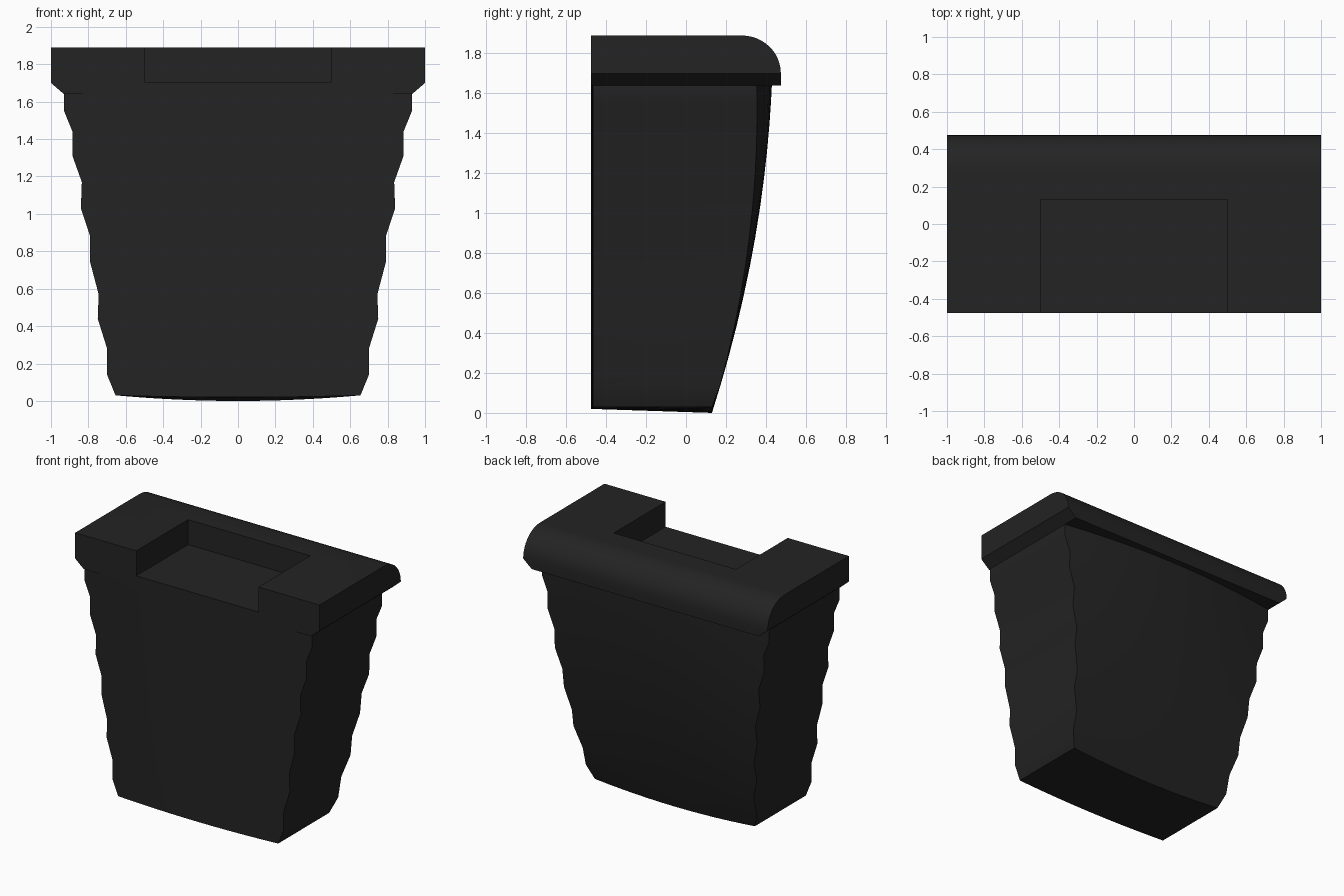
import bpy, bmesh, math

cube = bpy.data.objects.get("Cube")
if cube:
    bpy.data.objects.remove(cube, do_unlink=True)

black = bpy.data.materials.new("matte black")
black.use_nodes = True
COLOUR = (0.017, 0.017, 0.017, 1)
black.diffuse_color = COLOUR
bsdf = black.node_tree.nodes["Principled BSDF"]
bsdf.inputs["Base Color"].default_value = COLOUR
bsdf.inputs["Roughness"].default_value = 0.8


def finish(bm, name):
    bmesh.ops.recalc_face_normals(bm, faces=bm.faces)
    mesh = bpy.data.meshes.new(name)
    bm.to_mesh(mesh)
    bm.free()
    mesh.materials.append(black)
    obj = bpy.data.objects.new(name, mesh)
    bpy.context.collection.objects.link(obj)
    return obj


def activate(obj):
    bpy.ops.object.select_all(action="DESELECT")
    obj.select_set(True)
    bpy.context.view_layer.objects.active = obj


# Grip body: stepped side profile (z, half width), bulged front and back
SIDE = [(0.03, 0.655), (0.14, 0.70), (0.28, 0.70), (0.44, 0.75), (0.57, 0.745),
        (0.74, 0.79), (0.88, 0.79), (1.03, 0.84), (1.17, 0.835), (1.31, 0.885),
        (1.44, 0.885), (1.55, 0.93), (1.64, 0.93)]
TOP = 1.64
COLS = 12


def back_y(t):
    return 0.13 + 0.525 * t - 0.225 * t * t


bm = bmesh.new()
rings = []
for row, (z, half) in enumerate(SIDE):
    front, back = [], []
    for i in range(COLS + 1):
        u = 2 * i / COLS - 1
        sag = 1 - u * u
        t = z / TOP if row else 0
        zf = z - 0.010 * sag if row == 0 else z
        zb = z - 0.030 * sag if row == 0 else z
        front.append(bm.verts.new((u * half, -0.465 - 0.01 * sag, zf)))
        back.append(bm.verts.new((u * half, back_y(t) - 0.075 * t ** 1.5 * u * u, zb)))
    rings.append((front, back))

for (f0, b0), (f1, b1) in zip(rings, rings[1:]):
    loop0, loop1 = f0 + b0[::-1], f1 + b1[::-1]
    for i in range(len(loop0)):
        j = (i + 1) % len(loop0)
        bm.faces.new((loop0[i], loop0[j], loop1[j], loop1[i]))
for front, back in (rings[0], rings[-1]):
    for i in range(COLS):
        bm.faces.new((front[i], front[i + 1], back[i + 1], back[i]))
body = finish(bm, "grip_body")

# Cap: rounded back edge, ends chamfered underneath
profile = [(-0.475, TOP, 0.93), (0.475, TOP, 0.93), (0.475, 1.70, 1.0)]
for k in range(1, 13):
    a = math.pi / 2 * k / 12
    profile.append((0.28 + 0.195 * math.cos(a), 1.70 + 0.19 * math.sin(a), 1.0))
profile += [(-0.475, 1.89, 1.0), (-0.475, 1.70, 1.0)]

bm = bmesh.new()
left = [bm.verts.new((w, y, z)) for y, z, w in profile]
right = [bm.verts.new((-w, y, z)) for y, z, w in profile]
n = len(profile)
for i in range(n):
    j = (i + 1) % n
    bm.faces.new((left[i], left[j], right[j], right[i]))
for side in (left, right):
    bm.faces.new(side[2:])
    bm.faces.new((side[0], side[1], side[2], side[-1]))
cap = finish(bm, "top_cap")

# Recess cut into the cap, open at the top and front
bm = bmesh.new()
bmesh.ops.create_cube(bm, size=1)
for v in bm.verts:
    v.co.x = 0.5 if v.co.x > 0 else -0.5
    v.co.y = 0.13 if v.co.y > 0 else -0.7
    v.co.z = 2.1 if v.co.z > 0 else 1.705
cutter = finish(bm, "recess_cutter")
cutter.hide_render = True
cut = cap.modifiers.new("recess", "BOOLEAN")
cut.operation = "DIFFERENCE"
cut.solver = "EXACT"
cut.object = cutter
activate(cap)
bpy.ops.object.modifier_apply(modifier=cut.name)
bpy.data.objects.remove(cutter, do_unlink=True)

for obj in (body, cap):
    activate(obj)
    bpy.ops.object.shade_smooth_by_angle(angle=math.radians(30))
